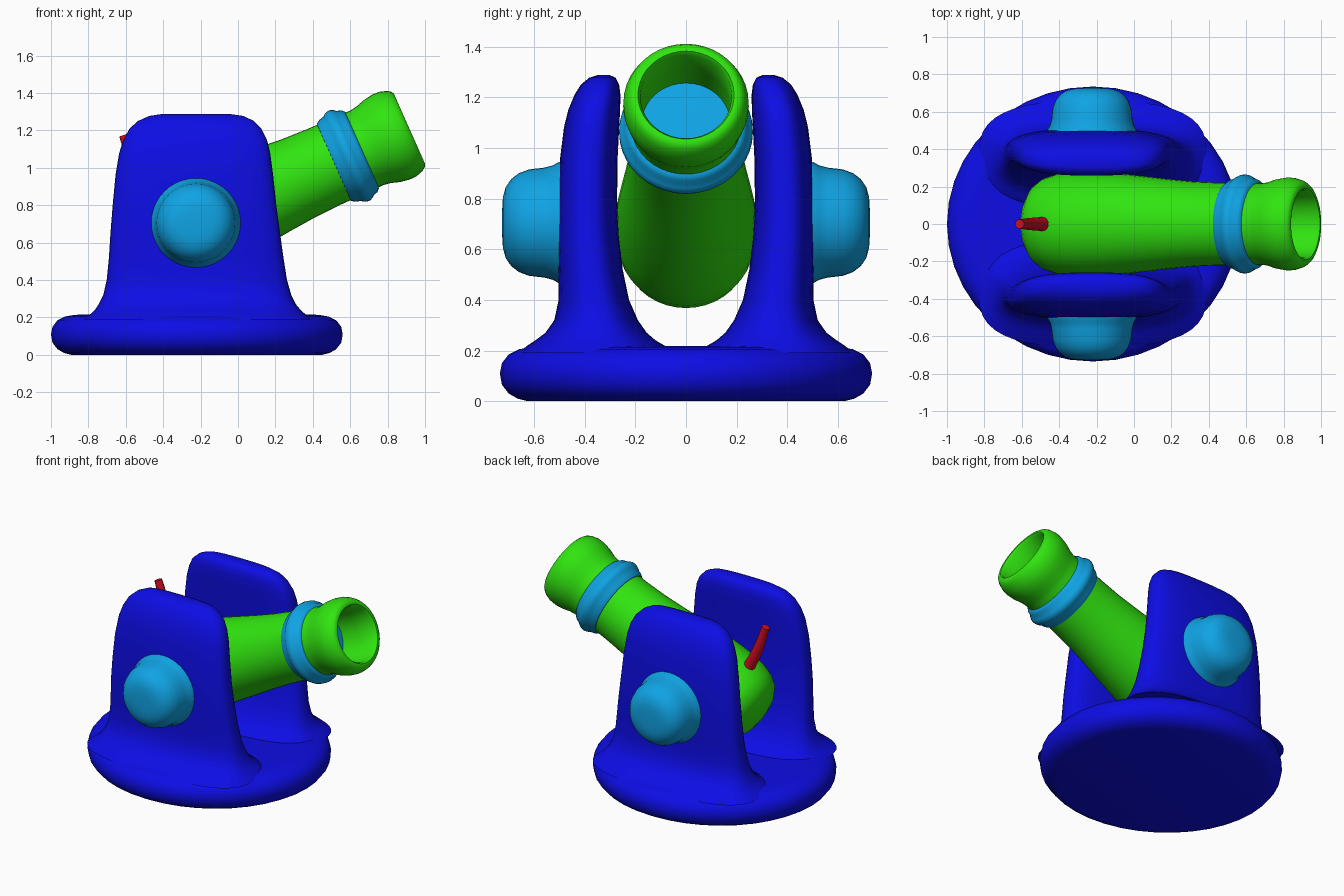
import bpy, bmesh
from math import sin, cos, pi, radians, copysign
from mathutils import Matrix

cube = bpy.data.objects.get("Cube")
if cube:
    bpy.data.objects.remove(cube, do_unlink=True)


def material(name, colour):
    m = bpy.data.materials.new(name)
    m.use_nodes = True
    m.diffuse_color = (*colour, 1)
    m.node_tree.nodes["Principled BSDF"].inputs["Base Color"].default_value = (*colour, 1)
    return m


BLUE = material("deep blue", (0.004, 0.004, 0.78))
GREEN = material("bright green", (0.03, 0.78, 0.005))
SKY = material("sky blue", (0.005, 0.37, 0.78))
RED = material("red", (0.65, 0.004, 0.016))


def oval(cx, cy, z, rx, ry, power=2, n=40):
    """Ring of points on a superellipse."""
    def soft(v):
        return copysign(abs(v) ** (2 / power), v)
    return [(cx + rx * soft(cos(2 * pi * i / n)), cy + ry * soft(sin(2 * pi * i / n)), z)
            for i in range(n)]


def loft(name, rings, mat, matrix=Matrix(), mirror=False):
    """Skin a stack of rings, cap both ends and shade smooth."""
    bm = bmesh.new()
    rows = [[bm.verts.new(p) for p in ring] for ring in rings]
    n = len(rows[0])
    for a, b in zip(rows, rows[1:]):
        for i in range(n):
            j = (i + 1) % n
            bm.faces.new((a[i], a[j], b[j], b[i]))
    bm.faces.new(rows[0][::-1])
    bm.faces.new(rows[-1])
    bm.transform(matrix)
    bmesh.ops.recalc_face_normals(bm, faces=bm.faces)
    mesh = bpy.data.meshes.new(name)
    bm.to_mesh(mesh)
    bm.free()
    obj = bpy.data.objects.new(name, mesh)
    bpy.context.collection.objects.link(obj)
    mesh.materials.append(mat)
    if mirror:
        mod = obj.modifiers.new("other side", 'MIRROR')
        mod.use_axis = (False, True, False)
    bpy.ops.object.select_all(action='DESELECT')
    obj.select_set(True)
    bpy.context.view_layer.objects.active = obj
    bpy.ops.object.shade_smooth_by_angle(angle=radians(45))
    return obj


def lathe(name, profile, mat, matrix, mirror=False):
    """Turn (distance, radius) pairs around the local z axis."""
    return loft(name, [oval(0, 0, t, r, r) for t, r in profile], mat, matrix, mirror)


# Round base: (height, inset from the widest outline)
base = [(0, .11), (.01, .07), (.03, .035), (.065, .008), (.11, 0), (.15, .008),
        (.185, .035), (.205, .075), (.214, .13), (.217, .25)]
loft("base", [oval(-.22, 0, z, .78 - d, .735 - d) for z, d in base], BLUE)

# Side walls: (height, back x, front x, inner y, outer y), flared at the foot
wall = [(.19, -.83, .39, .07, .66), (.217, -.79, .36, .08, .63), (.24, -.765, .335, .12, .595),
        (.27, -.745, .31, .155, .555), (.32, -.72, .285, .19, .52), (.4, -.702, .262, .225, .503),
        (.52, -.69, .243, .25, .505), (.65, -.682, .225, .265, .508), (.8, -.67, .205, .272, .505),
        (.96, -.655, .188, .27, .497), (1.08, -.635, .172, .264, .482),
        (1.15, -.612, .155, .26, .465), (1.21, -.58, .125, .259, .44),
        (1.25, -.535, .085, .264, .415), (1.277, -.475, .03, .278, .382), (1.287, -.41, -.04, .3, .35)]
loft("side_wall", [oval((a + b) / 2, (c + d) / 2, z, (b - a) / 2, (d - c) / 2, 2.8)
                   for z, a, b, c, d in wall], BLUE, mirror=True)

# Pivot knobs bulging from the outer wall faces
knob = [(.46, .245), (.505, .238), (.525, .226), (.56, .217), (.62, .21), (.66, .195),
        (.69, .172), (.712, .14), (.723, .1), (.726, .05)]
lathe("pivot_knob", knob, SKY,
      Matrix.Translation((-.225, 0, .705)) @ Matrix.Rotation(radians(-90), 4, 'X'), mirror=True)

# Barrel, tilted about the pivot: rounded breech, bulged muzzle and deep bore
tilt = Matrix.Translation((-.225, 0, .70)) @ Matrix.Rotation(radians(90 - 24), 4, 'Y')
barrel = [(-.37, .03), (-.365, .1), (-.345, .165), (-.31, .215), (-.26, .248), (-.19, .268),
          (-.1, .278), (0, .278), (.15, .271), (.3, .256), (.45, .24), (.6, .227), (.75, .221),
          (.9, .22), (1, .218), (1.04, .224), (1.09, .24), (1.14, .248), (1.18, .247),
          (1.22, .235), (1.24, .222), (1.25, .207), (1.25, .19), (1.235, .18), (1.1, .178),
          (.85, .172), (.6, .165), (.57, .13)]
lathe("barrel", barrel, GREEN, tilt)

# Band around the barrel
band = [(.805, .2), (.808, .226), (.83, .24), (.855, .246), (.867, .256), (.885, .264),
        (.905, .264), (.92, .256), (.932, .246), (.955, .24), (.972, .224), (.974, .2)]
lathe("barrel_band", band, SKY, tilt)

# Curved fuse at the breech
curve = bpy.data.curves.new("fuse", 'CURVE')
curve.dimensions = '3D'
curve.bevel_depth = .03
curve.bevel_resolution = 3
curve.use_fill_caps = True
path = curve.splines.new('BEZIER')
points = [(-.47, .84), (-.55, 1.0), (-.612, 1.175)]
path.bezier_points.add(len(points) - 1)
for point, (x, z), size in zip(path.bezier_points, points, (1.3, 1.1, .85)):
    point.co = (x, 0, z)
    point.radius = size
    point.handle_left_type = point.handle_right_type = 'AUTO'
curve.materials.append(RED)
bpy.context.collection.objects.link(bpy.data.objects.new("fuse", curve))
